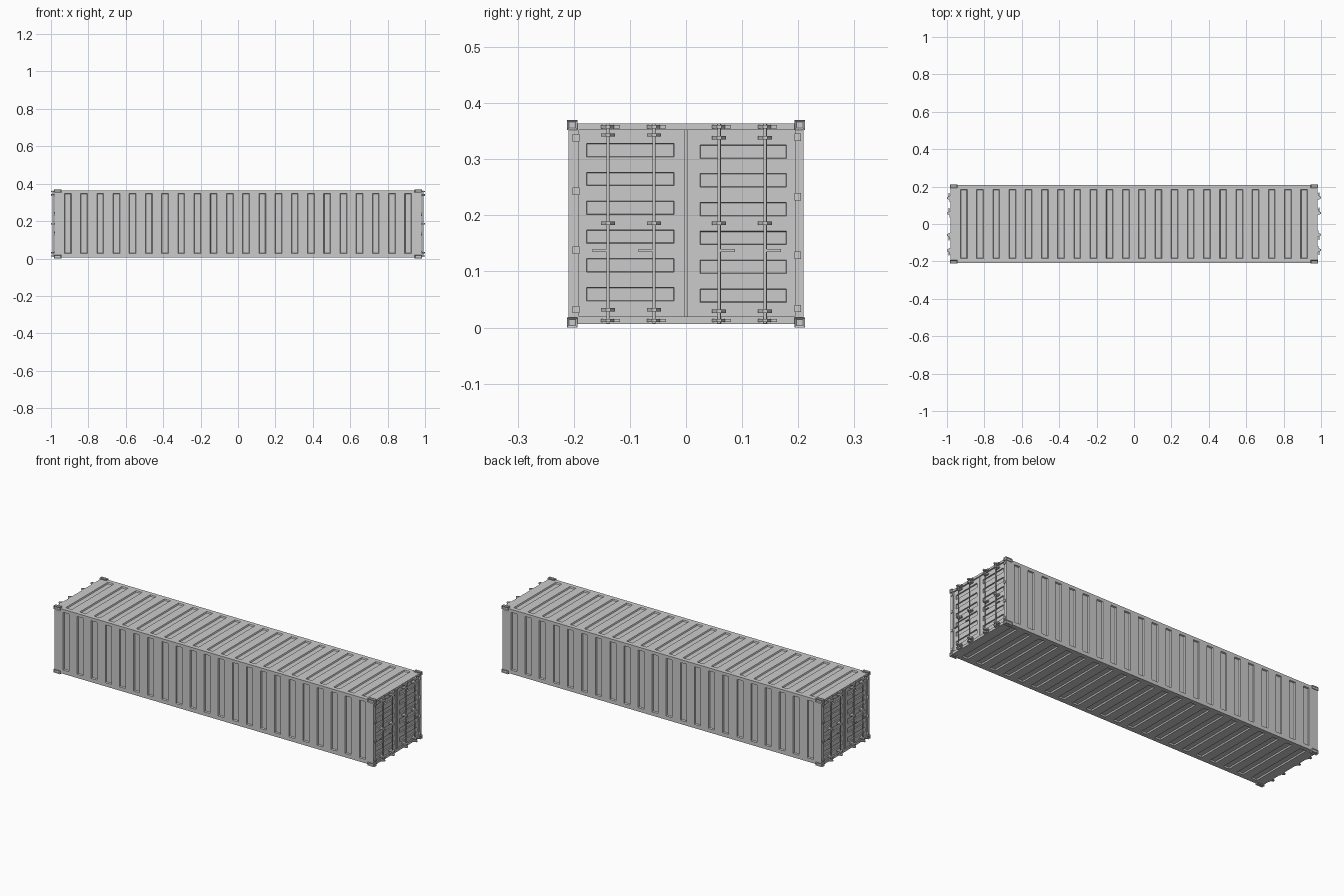
import bpy, bmesh, math
from mathutils import Vector, Matrix

if "Cube" in bpy.data.objects:
    bpy.data.objects.remove(bpy.data.objects["Cube"])

L, W, Z0, Z1 = 0.98, 0.209, 0.006, 0.364      # body half length, half width, bottom, top
DOOR_X = 0.973


def finish(bm, name, recalc=True):
    if recalc:
        bmesh.ops.recalc_face_normals(bm, faces=bm.faces)
    me = bpy.data.meshes.new(name)
    bm.to_mesh(me)
    bm.free()
    ob = bpy.data.objects.new(name, me)
    bpy.context.collection.objects.link(ob)
    return ob


def box(bm, x0, x1, y0, y1, z0, z1):
    m = Matrix.Translation(((x0 + x1) / 2, (y0 + y1) / 2, (z0 + z1) / 2)) @ \
        Matrix.Diagonal((abs(x1 - x0), abs(y1 - y0), abs(z1 - z0), 1))
    return bmesh.ops.create_cube(bm, size=1, matrix=m)['verts']


def pressed_sheet(bm, o, u, v, us, vs, depth, slope):
    """Flat sheet from grid lines; cells with odd indices are pressed inwards."""
    o, u, v = Vector(o), Vector(u), Vector(v)
    n = u.cross(v)

    def quad(*pts):
        bm.faces.new([bm.verts.new(p) for p in pts])

    def ring(a, b, c, d, drop):
        return [o + u * p + v * q - n * drop for p, q in ((a, c), (b, c), (b, d), (a, d))]

    for i in range(len(us) - 1):
        for j in range(len(vs) - 1):
            a, b, c, d = us[i], us[i + 1], vs[j], vs[j + 1]
            outer = ring(a, b, c, d, 0)
            if i % 2 and j % 2:
                inner = ring(a + slope, b - slope, c + slope, d - slope, depth)
                quad(*inner)
                for k in range(4):
                    m = (k + 1) % 4
                    quad(outer[k], outer[m], inner[m], inner[k])
            else:
                quad(*outer)


def spans(lo, hi, centres, half):
    out = [lo]
    for c in centres:
        out += [c - half, c + half]
    return out + [hi]


# Corrugated side walls, roof and floor
ribs = spans(-L, L, [-0.91 + i * 1.82 / 21 for i in range(22)], 0.0185)
side_z = [Z0, 0.027, 0.347, Z1]
roof_y = [-W, -0.185, 0.185, W]
for name, o, u, v, vs in (
        ("front_wall", (0, -W, 0), (1, 0, 0), (0, 0, 1), side_z),
        ("back_wall", (0, W, 0), (-1, 0, 0), (0, 0, 1), side_z),
        ("roof", (0, 0, Z1), (1, 0, 0), (0, 1, 0), roof_y),
        ("floor", (0, 0, Z0), (-1, 0, 0), (0, 1, 0), roof_y)):
    bm = bmesh.new()
    pressed_sheet(bm, o, u, v, ribs, vs, 0.007, 0.003)
    bmesh.ops.remove_doubles(bm, verts=bm.verts, dist=1e-5)
    finish(bm, name, False)

# Corner castings with pockets on the outer faces
bm = bmesh.new()
for sx in (-1, 1):
    for sy in (-1, 1):
        for z0, z1, sz in ((0, 0.018, -1), (0.352, 0.37, 1)):
            vs = box(bm, sx * 0.945, sx * 0.985, sy * 0.193, sy * 0.2125, z0, z1)
            bm.normal_update()
            out = Vector((sx, sy, sz))
            fs = [f for f in {f for p in vs for f in p.link_faces} if f.normal.dot(out) > 0.5]
            bmesh.ops.inset_individual(bm, faces=fs, thickness=0.005)
            for f in fs:
                n = f.normal.copy()
                bmesh.ops.translate(bm, verts=f.verts, vec=-n * 0.004)
finish(bm, "corner_castings", False)

RODS = (-0.139, -0.057, 0.059, 0.141)


def build_end(tag, turn):
    parts = []

    # End frame
    bm = bmesh.new()
    box(bm, 0.95, L, -W, -0.191, Z0, Z1)
    box(bm, 0.95, L, 0.194, W, Z0, Z1)
    box(bm, 0.95, L, -0.191, 0.194, Z0, 0.02)
    box(bm, 0.95, L, -0.191, 0.194, 0.352, Z1)
    parts.append(finish(bm, tag + "_frame"))

    # Two door leaves with pressed panels
    for name, ys, top in (("left", [-0.191, -0.177, -0.021, 0], 0.316),
                          ("right", [0, 0.025, 0.179, 0.194], 0.3135)):
        bm = bmesh.new()
        zs = spans(0.02, 0.352, [top - 0.0513 * i for i in range(5, -1, -1)], 0.012)
        pressed_sheet(bm, (DOOR_X, 0, 0), (0, 1, 0), (0, 0, 1), ys, zs, 0.006, 0.001)
        parts.append(finish(bm, f"{tag}_{name}_door", False))

    # Centre seal
    bm = bmesh.new()
    box(bm, DOOR_X - 0.002, DOOR_X + 0.004, -0.004, 0.004, 0.02, 0.352)
    parts.append(finish(bm, tag + "_door_seal"))

    # Hinges
    bm = bmesh.new()
    for y0, y1, zs in ((-0.202, -0.19, (0.338, 0.243, 0.1375, 0.032)),
                       (0.193, 0.205, (0.339, 0.233, 0.129, 0.034))):
        for z in zs:
            box(bm, DOOR_X - 0.002, L + 0.005, y0, y1, z - 0.0065, z + 0.0065)
    parts.append(finish(bm, tag + "_hinges"))

    # Locking rods
    bm = bmesh.new()
    for y in RODS:
        bmesh.ops.create_cone(bm, cap_ends=True, segments=12, radius1=0.003, radius2=0.003,
                              depth=0.357, matrix=Matrix.Translation((0.989, y, 0.1855)))
    rods = finish(bm, tag + "_locking_rods")
    for p in rods.data.polygons:
        p.use_smooth = len(p.vertices) == 4
    parts.append(rods)

    # Tapered rod brackets, and cam keepers on the frame
    bm = bmesh.new()
    for y in RODS:
        hi, lo = (0.343, 0.032) if y < 0 else (0.338, 0.029)
        for z in (0.358, hi, 0.186, lo, 0.0125):
            outline = [(-0.0125, DOOR_X - 0.001), (-0.0125, 0.983), (-0.004, 1.0),
                       (0.004, 1.0), (0.0125, 0.983), (0.0125, DOOR_X - 0.001)]
            f = bm.faces.new([bm.verts.new((x, y + dy, z - 0.003)) for dy, x in outline])
            ext = bmesh.ops.extrude_face_region(bm, geom=[f], use_keep_orig=True)
            bmesh.ops.translate(bm, vec=(0, 0, 0.006),
                                verts=[g for g in ext['geom'] if isinstance(g, bmesh.types.BMVert)])
        for z in (0.358, 0.0125):
            box(bm, L - 0.001, 0.987, y, y + 0.021, z - 0.003, z + 0.003)
    parts.append(finish(bm, tag + "_rod_brackets"))

    # Handles
    bm = bmesh.new()
    for y in RODS:
        s = -1 if y < 0 else 1
        box(bm, 0.986, 0.992, y + s * 0.001, y + s * 0.028, 0.1345, 0.1395)
    parts.append(finish(bm, tag + "_handles"))

    for ob in parts:
        ob.data.transform(Matrix.Rotation(turn, 4, 'Z'))


build_end("right_end", 0)
build_end("left_end", math.pi)
